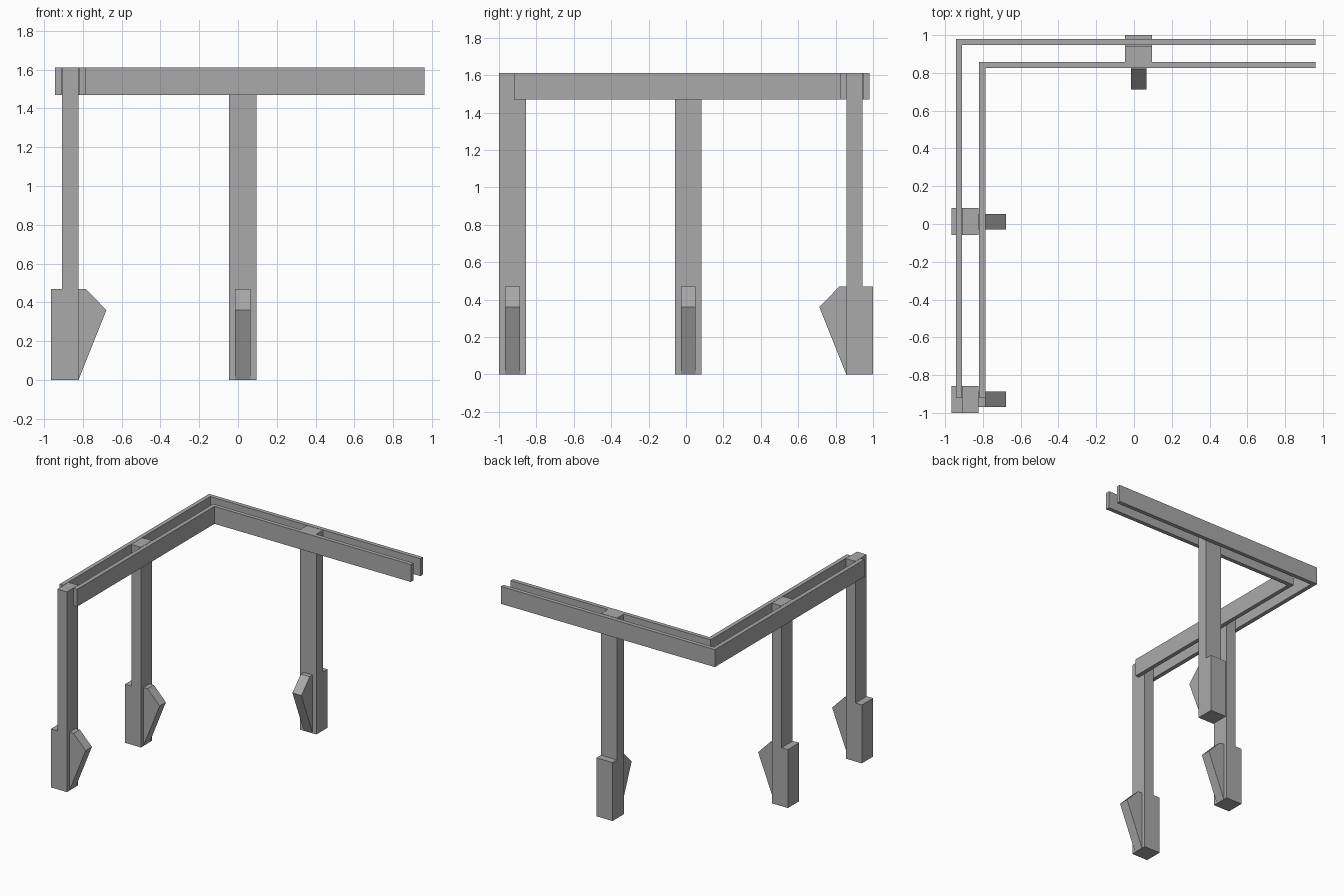
import bpy
import bmesh
from math import radians
from mathutils import Matrix

default = bpy.data.objects.get("Cube")
if default:
    bpy.data.objects.remove(default)

grey = bpy.data.materials.new("mid_grey")
grey.use_nodes = True
colour = (0.4, 0.4, 0.4, 1)
grey.diffuse_color = colour
grey.node_tree.nodes["Principled BSDF"].inputs["Base Color"].default_value = colour


def prism(name, outline, depth, matrix):
    """Extrude a flat outline along its local z, then place it."""
    bm = bmesh.new()
    face = bm.faces.new([bm.verts.new((a, b, 0)) for a, b in outline])
    top = bmesh.ops.extrude_face_region(bm, geom=[face])["geom"]
    moved = [v for v in top if isinstance(v, bmesh.types.BMVert)]
    bmesh.ops.translate(bm, verts=moved, vec=(0, 0, depth))
    bmesh.ops.recalc_face_normals(bm, faces=bm.faces[:])
    bm.transform(matrix)
    mesh = bpy.data.meshes.new(name)
    bm.to_mesh(mesh)
    bm.free()
    mesh.materials.append(grey)
    obj = bpy.data.objects.new(name, mesh)
    bpy.context.collection.objects.link(obj)
    return obj


TOP, RAIL_BOTTOM = 1.61, 1.47
RIGHT_END, FRONT_END = 0.96, -0.92


# L-shaped rails, outer and inner
def rail(name, left, back, thick):
    outline = [(left, FRONT_END), (left, back), (RIGHT_END, back),
               (RIGHT_END, back - thick), (left + thick, back - thick),
               (left + thick, FRONT_END)]
    prism(name, outline, TOP - RAIL_BOTTOM, Matrix.Translation((0, 0, RAIL_BOTTOM)))


rail("outer_rail", -0.943, 0.98, 0.033)
rail("inner_rail", -0.82, 0.858, 0.033)

# Legs: stepped post with a pointed fin on the inward side
POST = [(0, 0), (0.143, 0), (0.143, TOP), (0.057, TOP), (0.057, 0.47), (0, 0.47)]
FIN = [(0.143, 0), (0.287, 0.36), (0.18, 0.47), (0.143, 0.47)]


def leg(name, x, y, turn):
    place = Matrix.Translation((x, y, 0)) @ Matrix.Rotation(radians(turn), 4, "Z")
    for part, outline, width in (("post", POST, 0.143), ("fin", FIN, 0.08)):
        upright = Matrix.Translation((0, width / 2, 0)) @ Matrix.Rotation(radians(90), 4, "X")
        prism(f"{name}_{part}", outline, width, place @ upright)


leg("front_leg", -0.965, -0.928, 0)
leg("middle_leg", -0.965, 0.012, 0)
leg("back_leg", 0.025, 1.0, -90)
